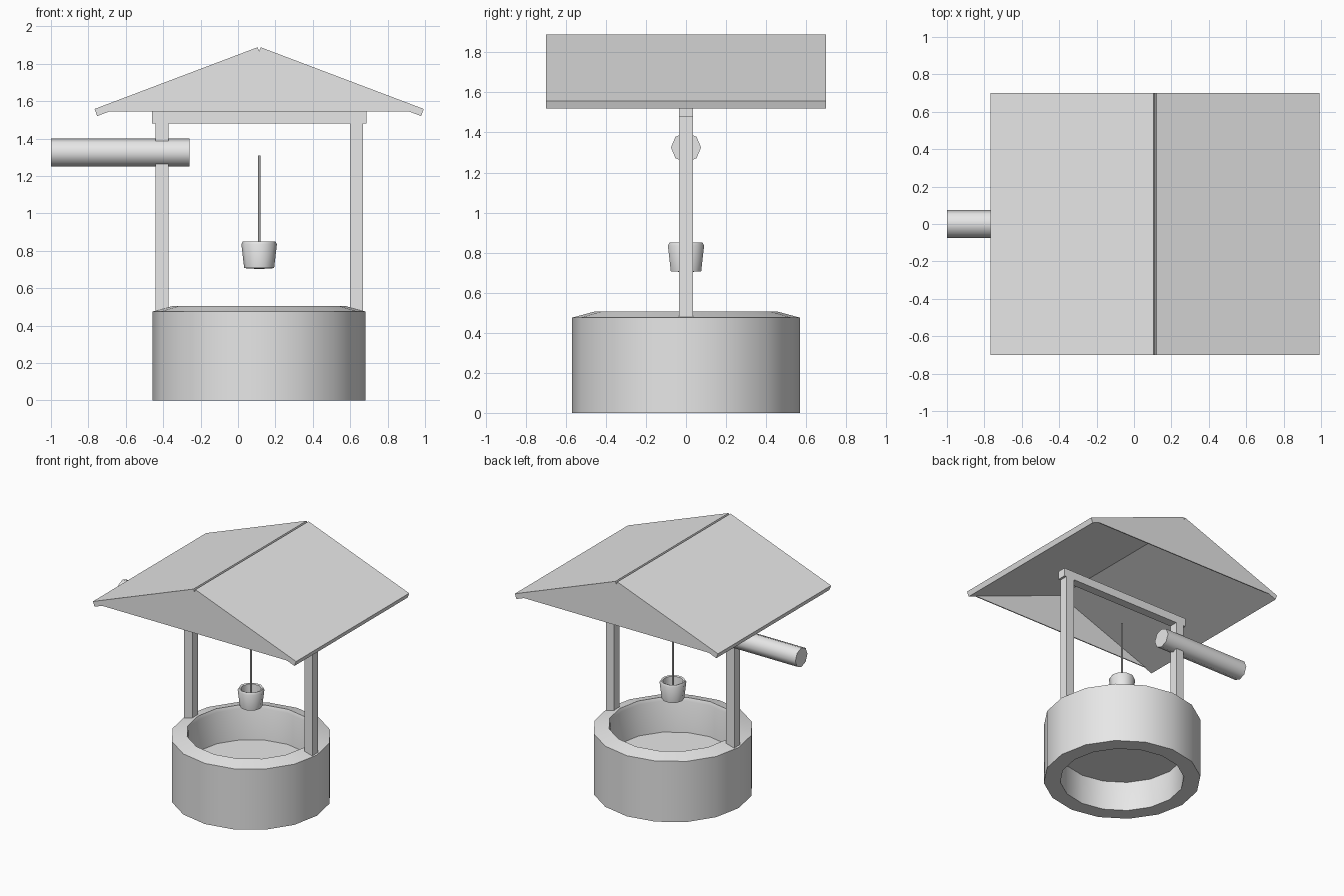
import bpy
import bmesh
from math import cos, sin, pi, radians
from mathutils import Matrix, Vector

if "Cube" in bpy.data.objects:
    bpy.data.objects.remove(bpy.data.objects["Cube"], do_unlink=True)

CX = 0.113  # the well's axis

grey = bpy.data.materials.new("plain_grey")
grey.use_nodes = True
grey.diffuse_color = (0.8, 0.8, 0.8, 1)
grey.node_tree.nodes["Principled BSDF"].inputs["Base Color"].default_value = (0.8, 0.8, 0.8, 1)


def finish(name, bm, smooth=None):
    """Turn a bmesh into a named object, optionally smooth shaded."""
    bmesh.ops.recalc_face_normals(bm, faces=bm.faces)
    mesh = bpy.data.meshes.new(name)
    bm.to_mesh(mesh)
    bm.free()
    mesh.materials.append(grey)
    obj = bpy.data.objects.new(name, mesh)
    bpy.context.collection.objects.link(obj)
    if smooth:
        bpy.ops.object.select_all(action='DESELECT')
        obj.select_set(True)
        bpy.context.view_layer.objects.active = obj
        bpy.ops.object.shade_smooth_by_angle(angle=radians(smooth))
    return obj


def lathe(name, profile, sides, closed=False, smooth=50):
    """Revolve (radius, height) points about the well's axis."""
    bm = bmesh.new()
    rings = []
    for r, z in profile:
        count = sides if r > 0 else 1
        rings.append([bm.verts.new((CX + r * cos(2 * pi * i / sides),
                                    r * sin(2 * pi * i / sides), z)) for i in range(count)])
    pairs = list(zip(rings, rings[1:]))
    if closed:
        pairs.append((rings[-1], rings[0]))
    for a, b in pairs:
        for i in range(sides):
            j = i + 1
            corners = [a[i % len(a)], a[j % len(a)], b[j % len(b)], b[i % len(b)]]
            bm.faces.new(list(dict.fromkeys(corners)))
    return finish(name, bm, smooth)


def box(name, x, y, z):
    bm = bmesh.new()
    bmesh.ops.create_cube(bm, size=1)
    for v in bm.verts:
        v.co = [lo + (c + 0.5) * (hi - lo) for c, (lo, hi) in zip(v.co, (x, y, z))]
    return finish(name, bm)


def prism(name, outline, y0, y1):
    """Extrude an (x offset, z) outline from y0 to y1."""
    bm = bmesh.new()
    face = bm.faces.new([bm.verts.new((CX + x, y0, z)) for x, z in outline])
    out = bmesh.ops.extrude_face_region(bm, geom=[face])
    moved = [g for g in out["geom"] if isinstance(g, bmesh.types.BMVert)]
    bmesh.ops.translate(bm, verts=moved, vec=Vector((0, y1 - y0, 0)))
    return finish(name, bm)


def rod(name, radius, sides, start, end):
    start, end = Vector(start), Vector(end)
    axis = end - start
    bm = bmesh.new()
    turn = axis.to_track_quat('Z', 'Y').to_matrix().to_4x4()
    bmesh.ops.create_cone(bm, cap_ends=True, segments=sides, radius1=radius, radius2=radius,
                          depth=axis.length,
                          matrix=Matrix.Translation((start + end) / 2) @ turn)
    return finish(name, bm, 50)


# Round wall with a sloping rim, and the water inside
lathe("well_wall", [(0.57, 0), (0.57, 0.475), (0.46, 0.505), (0.45, 0.48), (0.45, 0)], 16, closed=True)
lathe("water", [(0, 0.235), (0.45, 0.235)], 16)

# Posts and cross beam
for name, side in (("right_post", -1), ("left_post", 1)):
    x = CX + side * 0.52
    box(name, (x - 0.035, x + 0.035), (-0.034, 0.034), (0.3, 1.5))
box("cross_beam", (CX - 0.573, CX + 0.573), (-0.034, 0.034), (1.48, 1.545))

# Two sloping roof slabs with a small groove between them at the ridge
for name, side in (("right_roof_slab", -1), ("left_roof_slab", 1)):
    slab = [(0.008, 1.888), (0.88, 1.558), (0.866, 1.52), (-0.006, 1.85)]
    prism(name, [(side * x, z) for x, z in slab], -0.7, 0.7)

# Thin gable panels closing both ends of the open roof
for name, side in (("front_gable", -1), ("back_gable", 1)):
    prism(name, [(-0.8, 1.545), (0.8, 1.545), (0, 1.848)], side * 0.7, side * 0.692)

# Winding handle through the right post
rod("winding_handle", 0.075, 8, (-1, 0, 1.325), (-0.26, 0, 1.325))

# Bucket hanging on its rope
lathe("bucket", [(0, 0.702), (0.08, 0.707), (0.095, 0.835), (0.087, 0.85),
                 (0.074, 0.845), (0.068, 0.76), (0, 0.76)], 10)
rod("rope", 0.006, 8, (CX, 0, 0.755), (CX, 0, 1.31))
